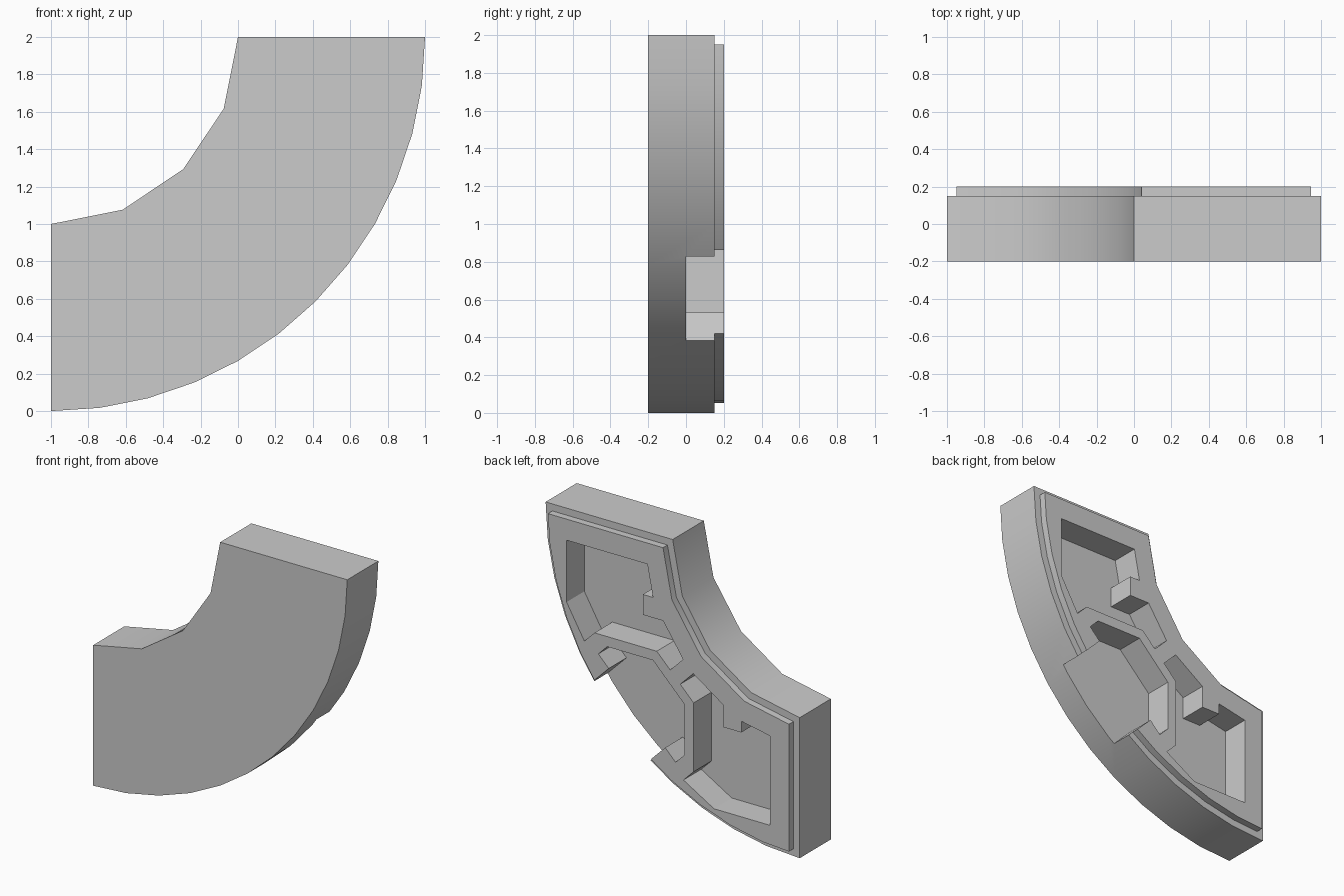
import bpy, bmesh
from math import sin, cos, pi, radians

if "Cube" in bpy.data.objects:
    bpy.data.objects.remove(bpy.data.objects["Cube"], do_unlink=True)

grey = bpy.data.materials.new("plain_grey")
grey.use_nodes = True
colour = (0.6, 0.6, 0.6, 1)
grey.diffuse_color = colour
grey.node_tree.nodes["Principled BSDF"].inputs["Base Color"].default_value = colour


def prism(name, outline, y0, y1):
    """Extrude an outline of (across, down) points measured from the arc centre."""
    bm = bmesh.new()
    face = bm.faces.new([bm.verts.new((u - 1, y0, 2 - w)) for u, w in outline])
    side = bmesh.ops.extrude_face_region(bm, geom=[face])
    verts = [v for v in side["geom"] if isinstance(v, bmesh.types.BMVert)]
    bmesh.ops.translate(bm, verts=verts, vec=(0, y1 - y0, 0))
    bmesh.ops.recalc_face_normals(bm, faces=bm.faces)
    mesh = bpy.data.meshes.new(name)
    bm.to_mesh(mesh)
    bm.free()
    mesh.materials.append(grey)
    obj = bpy.data.objects.new(name, mesh)
    bpy.context.collection.objects.link(obj)
    return obj


def arc(radius, steps, margin):
    """Quarter arc whose ends are trimmed by a margin parallel to the end faces."""
    pts = [(radius * cos(i * pi / 2 / steps), radius * sin(i * pi / 2 / steps))
           for i in range(steps + 1)]
    (a, b), (c, d) = pts[0], pts[1]
    start = (a + (c - a) * margin / d, margin)
    return [start] + pts[1:-1] + [start[::-1]]


def sector(outer, inner, margin):
    return arc(outer, 12, margin) + arc(inner, 4, margin)[::-1]


def swap(points):
    return [(w, u) for u, w in reversed(points)]


def combine(target, tool, operation):
    mod = target.modifiers.new(tool.name, "BOOLEAN")
    mod.object, mod.operation, mod.solver = tool, operation, "EXACT"
    bpy.context.view_layer.objects.active = target
    bpy.ops.object.modifier_apply(modifier=mod.name)
    bpy.data.objects.remove(tool, do_unlink=True)


# Curved body with a stepped lip on the back
body = prism("curved_body", sector(2, 1, 0), -0.2, 0.15)
combine(body, prism("back_lip", sector(1.95, 1.051, 0.05), 0.05, 0.2), "UNION")

# Two mirrored pockets, each with a small block left on the inner wall
pocket = [(1.164, 0.2), (1.8, 0.2), (1.8, 0.64), (1.66, 0.88), (1.58, 0.8),
          (1.09, 0.8), (0.985, 0.905), (0.883, 0.803), (1.04, 0.57),
          (1.2, 0.57), (1.2, 0.425), (1.12, 0.425)]
for name, outline in (("upper_pocket", pocket), ("lower_pocket", swap(pocket))):
    combine(body, prism(name, outline, 0, 0.3), "DIFFERENCE")

# Chamfered socket with a narrower mouth through the outer edge
half_socket = [(1.12, 0.872), (1.48, 0.872), (1.55, 0.942), (1.468, 1.024), (1.8, 1.356)]
socket = half_socket + swap(half_socket)
combine(body, prism("socket", socket, 0, 0.3), "DIFFERENCE")

# Smooth the arcs and keep the corners crisp
bpy.ops.object.select_all(action="DESELECT")
body.select_set(True)
bpy.context.view_layer.objects.active = body
bpy.ops.object.shade_smooth_by_angle(angle=radians(30))
